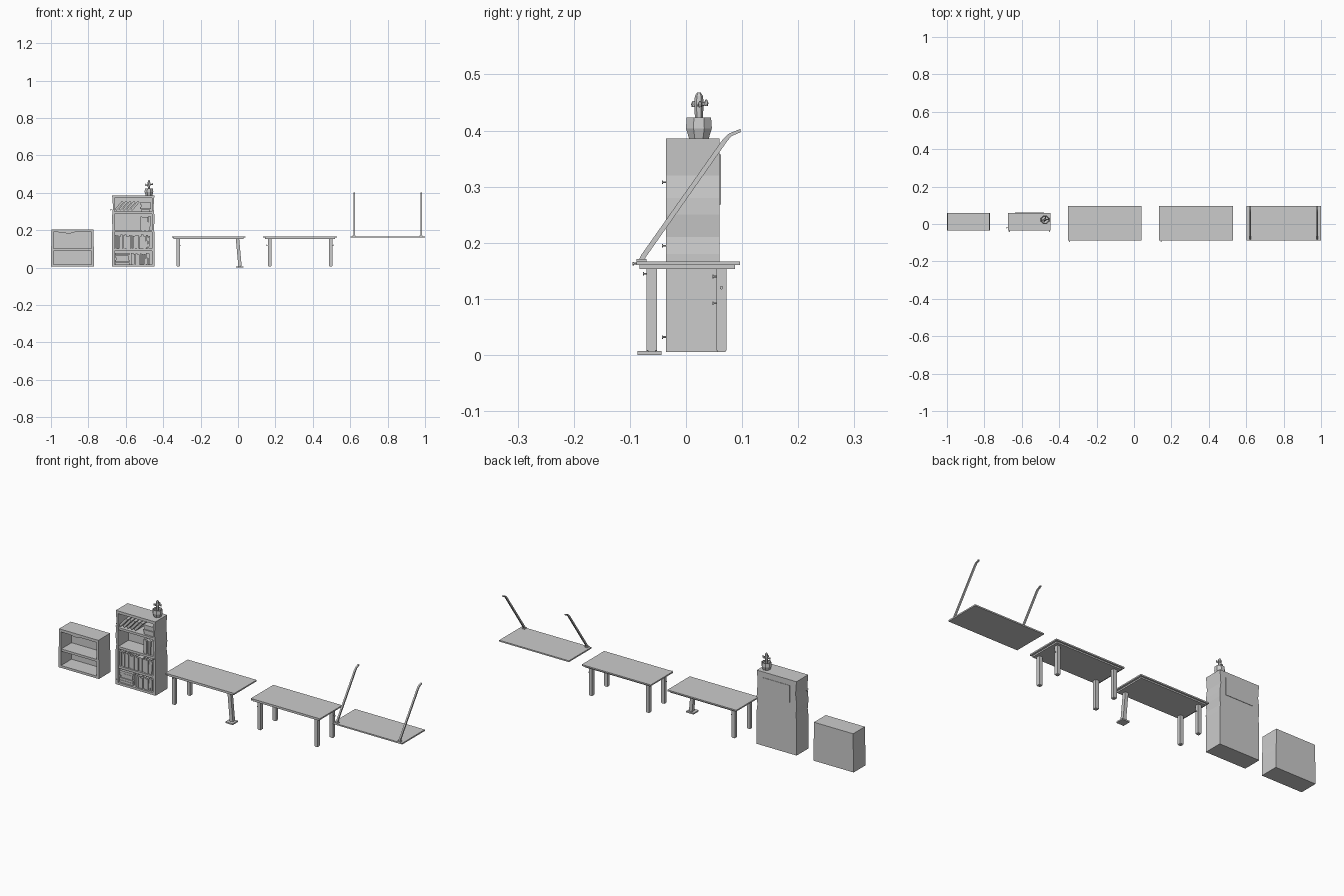
import bpy, bmesh, math, random
from mathutils import Matrix, Vector

if "Cube" in bpy.data.objects:
    bpy.data.objects.remove(bpy.data.objects["Cube"])

random.seed(4)
grey = bpy.data.materials.new("plain_grey")
grey.diffuse_color = (0.6, 0.6, 0.6, 1)
grey.use_nodes = True
grey.node_tree.nodes["Principled BSDF"].inputs["Base Color"].default_value = grey.diffuse_color


def finish(name, bm):
    bmesh.ops.recalc_face_normals(bm, faces=bm.faces)
    me = bpy.data.meshes.new(name)
    bm.to_mesh(me)
    bm.free()
    me.materials.append(grey)
    ob = bpy.data.objects.new(name, me)
    bpy.context.collection.objects.link(ob)
    return ob


def add_box(bm, x0, x1, y0, y1, z0, z1, tilt=0):
    m = (Matrix.Translation(((x0 + x1) / 2, (y0 + y1) / 2, (z0 + z1) / 2))
         @ Matrix.Rotation(tilt, 4, 'Y') @ Matrix.Diagonal((x1 - x0, y1 - y0, z1 - z0, 1)))
    bmesh.ops.create_cube(bm, size=1, matrix=m)


def box(name, *dims, tilt=0):
    bm = bmesh.new()
    add_box(bm, *dims, tilt=tilt)
    return finish(name, bm)


def add_prism(bm, pts, axis, a, b):
    """Extrude a 2D outline along x or y."""
    def place(p, d):
        return (d, p[0], p[1]) if axis == 'x' else (p[0], d, p[1])
    lo = [bm.verts.new(place(p, a)) for p in pts]
    hi = [bm.verts.new(place(p, b)) for p in pts]
    bm.faces.new(lo)
    bm.faces.new(hi[::-1])
    for i in range(len(pts)):
        j = (i + 1) % len(pts)
        bm.faces.new((lo[i], hi[i], hi[j], lo[j]))


def lathe(name, prof, n, x, y):
    bm = bmesh.new()
    rings = [[bm.verts.new((x + r * math.cos(2 * math.pi * (k + .5) / n),
                            y + r * math.sin(2 * math.pi * (k + .5) / n), z)) for k in range(n)]
             for r, z in prof]
    for a, b in zip(rings, rings[1:]):
        for k in range(n):
            bm.faces.new((a[k], a[(k + 1) % n], b[(k + 1) % n], b[k]))
    bm.faces.new(rings[0])
    bm.faces.new(rings[-1])
    return finish(name, bm)


def nail(x, y, z, direction):
    # shaft with a wider flat head
    bm = bmesh.new()
    q = Vector(direction).to_track_quat('Z', 'Y').to_matrix().to_4x4()
    m = Matrix.Translation((x, y, z)) @ q
    for r, d, off in ((.0015, .008, .002), (.0032, .002, .006)):
        bmesh.ops.create_cone(bm, cap_ends=True, segments=6, radius1=r, radius2=r, depth=d,
                              matrix=m @ Matrix.Translation((0, 0, off)))
    return finish("nail", bm)


Y0, Y1 = -0.036, 0.06


def carcass(name, x0, x1, top, shelves, dents):
    # worn side walls, back, and horizontal boards
    bm = bmesh.new()
    w = 0.014
    right = [(x1 - d, z) for z, d in dents]
    left = [(x0 + d, z) for z, d in dents]
    add_prism(bm, right + [(x1 - w, top), (x1 - w, 0.005)], 'y', Y0, Y1)
    add_prism(bm, left + [(x0 + w, top), (x0 + w, 0.005)], 'y', Y0, Y1)
    add_box(bm, x0 + w, x1 - w, Y1 - 0.01, Y1, 0.005, top)
    for z in shelves:
        add_box(bm, x0 + w, x1 - w, Y0 + 0.002, Y1 - 0.01, z - 0.006, z + 0.006)
    add_box(bm, x0 + w, x1 - w, Y0, Y1 - 0.01, 0.005, 0.017)
    add_box(bm, x0 + w, x1 - w, Y0, Y1 - 0.01, top - 0.014, top)
    return finish(name, bm)


# Low cabinet with a split under its top
carcass("low_cabinet", -1.0, -0.77, 0.204, [0.096],
        [(0.005, 0), (0.1, 0), (0.13, .003), (0.204, .003)])
bm = bmesh.new()
add_prism(bm, [(-.97, .191), (-.87, .191), (-.9, .182), (-.94, .186)], 'y', Y0 + .005, Y0 + .015)
finish("split_board", bm)

# Tall bookcase with a patched back
carcass("bookcase", -0.674, -0.446, 0.386, [0.096, 0.196, 0.294],
        [(0.005, 0), (0.18, 0), (0.21, .004), (0.25, 0), (0.28, .001), (0.32, .006), (0.386, .001)])
box("back_patch", -0.635, -0.48, Y1, Y1 + 0.002, 0.268, 0.357)


def book_row(x0, x1, z, hmax, lean=0.0):
    bm = bmesh.new()
    x = x0
    while x < x1 - 0.011:
        t = random.uniform(0.009, 0.014)
        h = hmax * random.uniform(0.85, 1)
        lean_now = lean if lean else random.choice((0, 0, 0, 0.08))
        add_box(bm, x, x + t - .001, Y0 + random.uniform(.006, .014), Y1 - .025, z, z + h, lean_now)
        x += t / math.cos(lean_now)
    finish("upright_books", bm)


def book_stack(x0, x1, z, count):
    bm = bmesh.new()
    for i in range(count):
        add_box(bm, x0 + random.uniform(0, .008), x1 - random.uniform(0, .008),
                Y0 + random.uniform(.006, .014), Y1 - .025, z + i * .0125, z + i * .0125 + .0115)
    finish("book_stack", bm)


book_stack(-0.66, -0.58, 0.017, 5)
book_row(-0.572, -0.462, 0.017, 0.062)
book_row(-0.658, -0.462, 0.102, 0.076)
book_row(-0.522, -0.462, 0.202, 0.078)
book_stack(-0.525, -0.463, 0.30, 4)
bm = bmesh.new()
for i in range(5):  # toppled books
    cx = -0.635 + i * 0.021
    add_box(bm, cx - .006, cx + .006, Y0 + .008, Y1 - .025, .301, .361, 0.72)
finish("leaning_books", bm)

# Potted cactus
px, py = -0.476, 0.023
lathe("pot", [(.019, .386), (.025, .404), (.0235, .423), (.020, .423), (.019, .414)], 8, px, py)
lathe("cactus_stem", [(.006, .414), (.0075, .43), (.0085, .45), (.007, .462), (.003, .468)], 6, px, py)
for dx, dy, z in ((.018, .002, .445), (-.017, -.003, .441), (.003, .013, .447), (-.004, -.01, .445)):
    bm = bmesh.new()
    q = Vector((dx, dy, .002)).to_track_quat('Z', 'Y').to_matrix().to_4x4()
    L = math.hypot(dx, dy)
    bmesh.ops.create_cone(bm, cap_ends=True, segments=6, radius1=.0035, radius2=.003, depth=L,
                          matrix=Matrix.Translation((px + dx / 2, py + dy / 2, z)) @ q)
    finish("cactus_arm", bm)
    lathe("cactus_arm_tip", [(.003, z - .003), (.004, z + .002), (.0015, z + .008)], 6, px + dx, py + dy)


def table_top(name, cx):
    bm = bmesh.new()
    add_box(bm, cx - .197, cx + .197, -.088, .095, .160, .167)
    add_box(bm, cx - .187, cx + .187, -.083, .087, .153, .160)
    finish(name, bm)


def leg(cx, cy):
    box("table_leg", cx - .009, cx + .009, cy - .009, cy + .009, .008, .154)
    box("leg_tip", cx - .007, cx + .007, cy - .007, cy + .007, .005, .008)


# Broken table: one leg missing, one askew on a block
table_top("broken_table_top", -0.157)
leg(-0.32, -0.061)
leg(-0.32, 0.063)
box("askew_leg", -.005, .013, -.070, -.052, .007, .155, tilt=-0.09)
box("foot_block", -.012, .03, -.086, -.044, 0, .007)

# Sound table
table_top("table_top", 0.332)
for sx in (-1, 1):
    for cy in (-0.061, 0.063):
        leg(0.332 + sx * 0.163, cy)

# Hanging board with two bent rods
box("hanging_board", 0.602, 1.0, -.088, .096, .160, .167)
rod = [(-.085, .167), (-.080, .178), (.066, .385), (.077, .395), (.097, .403),
       (.097, .397), (.081, .390), (.074, .382), (-.072, .174), (-.074, .167)]
for x in (0.621, 0.979):
    bm = bmesh.new()
    add_prism(bm, rod, 'x', x - .004, x + .004)
    finish("bent_rod", bm)
    box("rod_mount", x - .008, x + .008, -.088, -.070, .166, .171)

# Loose nails
F, R, L = (0, -1, 0), (1, 0, 0), (-1, 0, 0)
for x, y, z, d in ((-.667, Y0, .308, F), (-.452, Y0, .195, F), (-.667, Y0, .032, F),
                   (-.674, -.02, .31, L), (-.345, -.088, .163, F), (.145, -.088, .163, F),
                   (-.32, -.07, .145, F), (.169, .054, .14, F), (-.32, .054, .092, F),
                   (-.311, .063, .12, R), (.16, -.061, .12, L), (.504, .063, .12, R)):
    nail(x, y, z, d)
